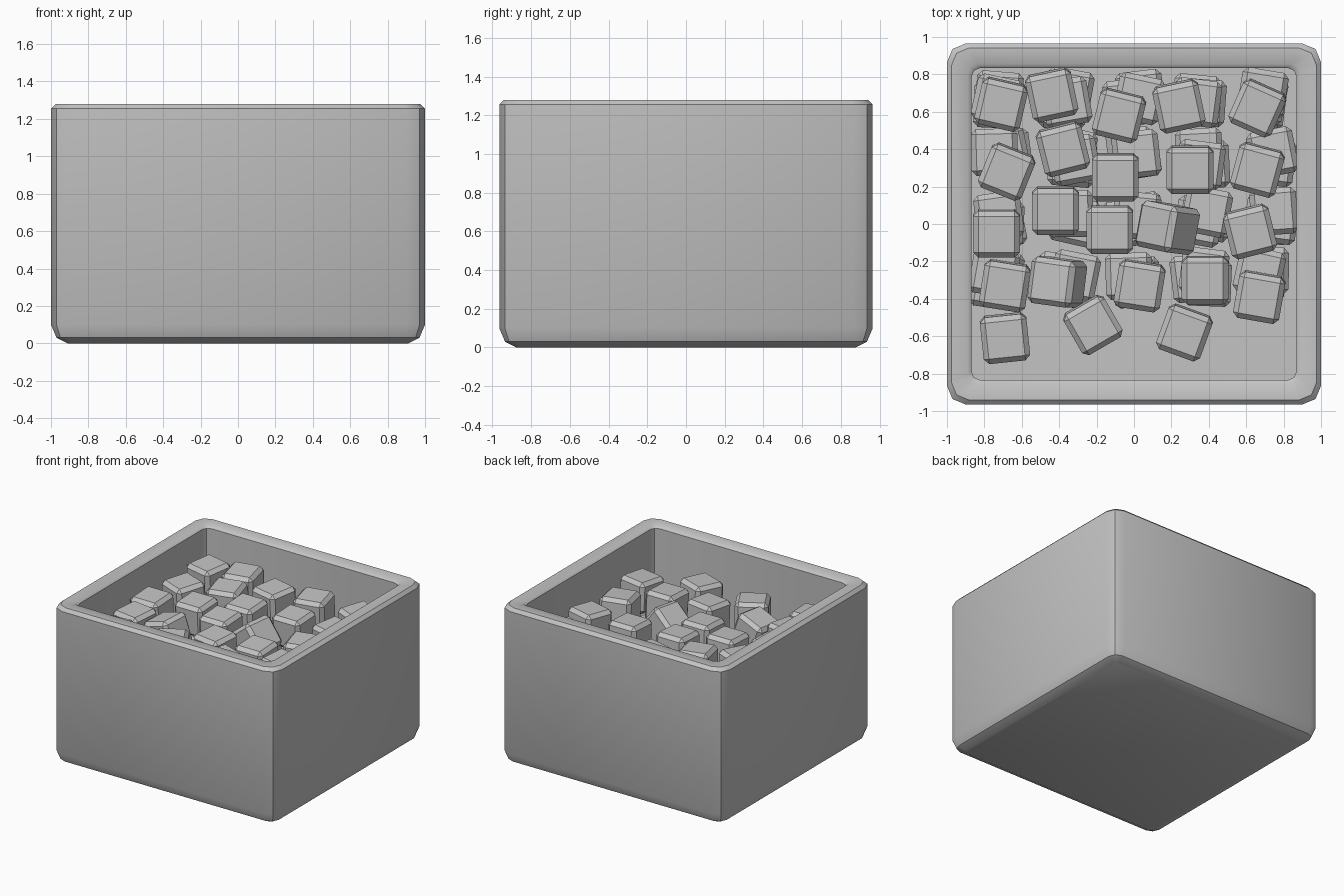
import bpy, bmesh, math, random
from mathutils import Matrix, Euler

if "Cube" in bpy.data.objects:
    bpy.data.objects.remove(bpy.data.objects["Cube"])

random.seed(4)
grey = bpy.data.materials.new("light_grey")
grey.diffuse_color = (0.55, 0.55, 0.55, 1)
grey.use_nodes = True
grey.node_tree.nodes["Principled BSDF"].inputs["Base Color"].default_value = grey.diffuse_color


def add_object(name, bm):
    bmesh.ops.recalc_face_normals(bm, faces=bm.faces)
    mesh = bpy.data.meshes.new(name)
    bm.to_mesh(mesh)
    bm.free()
    mesh.materials.append(grey)
    ob = bpy.data.objects.new(name, mesh)
    bpy.context.collection.objects.link(ob)
    return ob


def ring(bm, inset, z, r):
    # rounded rectangle with two segments per corner
    hx, hy = 1 - inset, 0.965 - inset
    verts = []
    for k, (sx, sy) in enumerate([(1, 1), (-1, 1), (-1, -1), (1, -1)]):
        for j in range(3):
            a = math.radians(90 * k + 45 * j)
            verts.append(bm.verts.new((sx * (hx - r) + r * math.cos(a),
                                       sy * (hy - r) + r * math.sin(a), z)))
    return verts


# Open container: rounded outside, chamfered rim, hollow inside
bm = bmesh.new()
profile = [(0.09, 0, 0.02), (0.03, 0.03, 0.07), (0, 0.1, 0.1), (0, 1.255, 0.1),
           (0.025, 1.28, 0.09), (0.11, 1.28, 0.05), (0.13, 1.26, 0.05), (0.13, 0.1, 0.05)]
loops = [ring(bm, *p) for p in profile]
for a, b in zip(loops, loops[1:]):
    for i in range(12):
        j = (i + 1) % 12
        bm.faces.new((a[i], a[j], b[j], b[i]))
bm.faces.new(loops[0])
bm.faces.new(loops[-1])
box = add_object("container", bm)
bpy.context.view_layer.objects.active = box
box.select_set(True)
bpy.ops.object.shade_smooth_by_angle(angle=math.radians(40))


# Small chamfered cubes
def add_cube(name, x, y, z, spin, tilt=0, lean=0):
    bm = bmesh.new()
    bmesh.ops.create_cube(bm, size=0.25)
    bmesh.ops.bevel(bm, geom=bm.edges[:], offset=0.028, segments=1, affect='EDGES')
    rot = Matrix.Rotation(math.radians(spin), 4, 'Z') @ \
        Euler((math.radians(lean), math.radians(tilt), 0)).to_matrix().to_4x4()
    bmesh.ops.transform(bm, matrix=Matrix.Translation((x, y, z)) @ rot, verts=bm.verts)
    add_object(name, bm)


# Top layer: x, y, spin, tilt
top = [(-.71, .64, -13, 0), (-.44, .69, 12, 0), (-.08, .58, -14, 0), (.24, .63, 12, 0),
       (.66, .62, -24, 0), (-.68, .28, -22, 0), (-.38, .4, 14, 0), (-.1, .25, 0, 0),
       (.3, .29, 0, 0), (.66, .29, -15, 0), (-.735, -.05, 0, 0), (-.42, .07, 0, 0),
       (-.13, -.03, 0, 0), (.18, -.02, -12, -38), (.62, -.04, 14, 0), (-.69, -.33, -9, 0),
       (-.41, -.31, -8, -18), (.03, -.33, -9, 0), (.38, -.3, 0, 0), (.67, -.39, -10, 0),
       (-.69, -.61, 6, 0), (-.22, -.54, 30, 0), (.27, -.58, -20, 0)]
for i, (x, y, spin, tilt) in enumerate(top):
    add_cube(f"top_cube_{i}", x, y, 0.965, spin, tilt, 3)

# Lower layers: jittered grid filling the back of the container
for layer in range(3):
    for row in range(4):
        for col in range(5):
            add_cube(f"lower_cube_{layer}_{row}_{col}",
                     -0.71 + 0.355 * col + random.uniform(-.04, .04),
                     0.67 - 0.32 * row + random.uniform(-.04, .04),
                     0.23 + 0.245 * layer, random.uniform(-13, 13))
